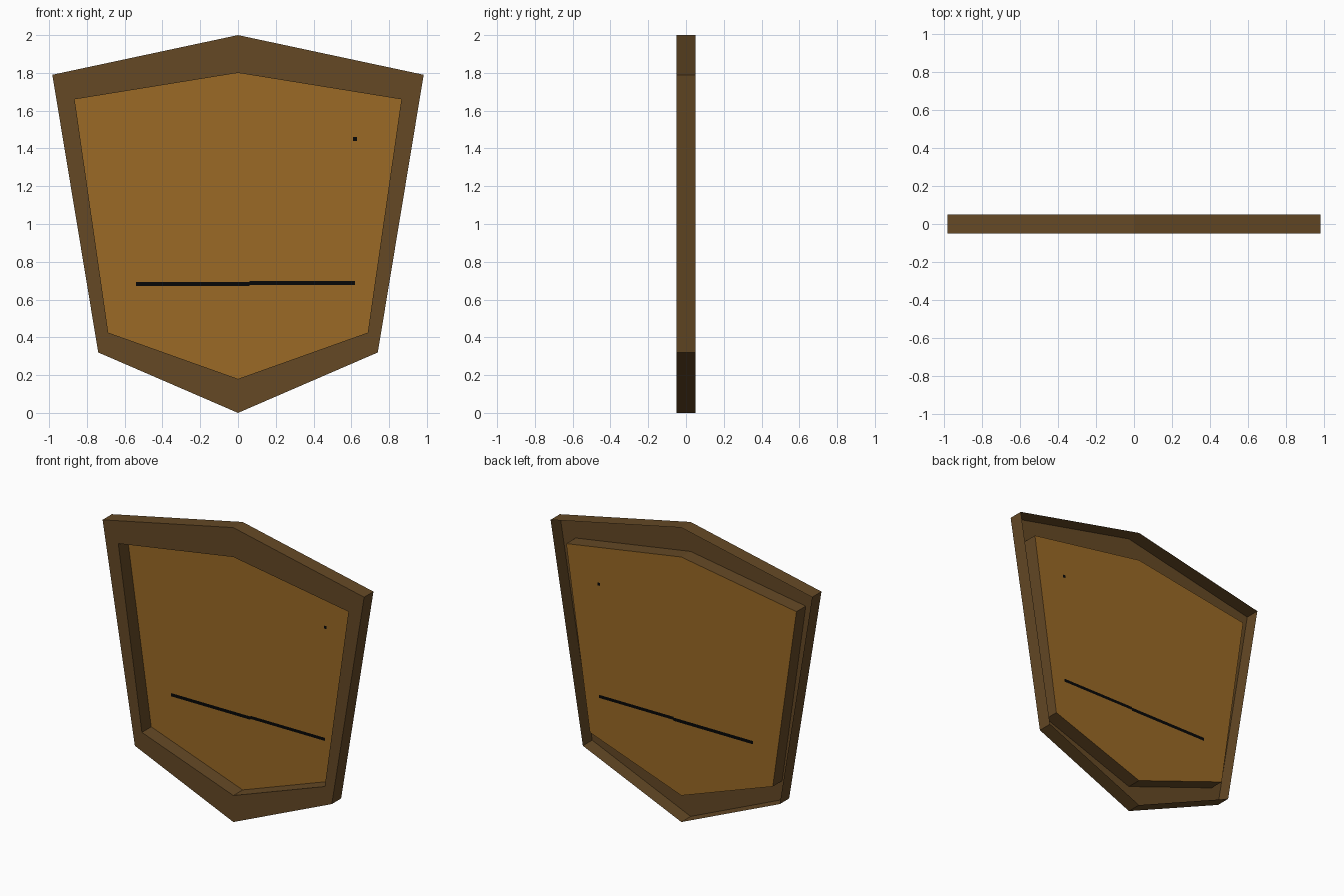
import bpy, bmesh

if "Cube" in bpy.data.objects:
    bpy.data.objects.remove(bpy.data.objects["Cube"])

def material(name, rgb):
    m = bpy.data.materials.new(name)
    m.diffuse_color = (*rgb, 1)
    m.use_nodes = True
    m.node_tree.nodes["Principled BSDF"].inputs["Base Color"].default_value = m.diffuse_color
    return m

dark_wood = material("dark_wood", (0.130, 0.0666, 0.0185))
light_wood = material("light_wood", (0.328, 0.144, 0.0194))
black = material("black_mark", (0.002, 0.002, 0.002))

FRONT, BACK = -0.05, 0.05

def outline(top, shoulder, hip, bottom):
    """Six-sided shield outline mirrored across x = 0, as (x, z)."""
    return [(0, bottom), hip, shoulder, (0, top),
            (-shoulder[0], shoulder[1]), (-hip[0], hip[1])]

outer = outline(2.0, (0.983, 1.79), (0.74, 0.32), 0.0)
inner = outline(1.80, (0.865, 1.66), (0.687, 0.425), 0.18)

def ring(bm, pts, y):
    return [bm.verts.new((x, y, z)) for x, z in pts]

def bridge(bm, a, b):
    n = len(a)
    for i in range(n):
        j = (i + 1) % n
        bm.faces.new((a[i], a[j], b[j], b[i]))

def finish(bm, name, mats):
    me = bpy.data.meshes.new(name)
    bm.to_mesh(me)
    bm.free()
    for m in mats:
        me.materials.append(m)
    ob = bpy.data.objects.new(name, me)
    bpy.context.collection.objects.link(ob)
    return ob

# Frame: open-backed shell with outer walls, front rim and inner walls
bm = bmesh.new()
loops = [ring(bm, outer, BACK), ring(bm, outer, FRONT),
         ring(bm, inner, FRONT), ring(bm, inner, BACK)]
for a, b in zip(loops, loops[1:]):
    bridge(bm, a, b)
finish(bm, "shield_frame", [dark_wood])

# Recessed panel at the back, with black marks cut in as faces
marks = [(-0.54, 0.06, 0.672, 0.694), (0.06, 0.62, 0.678, 0.699),
         (0.61, 0.63, 1.44, 1.46)]            # x min, x max, z min, z max
bm = bmesh.new()
bm.faces.new(ring(bm, inner, BACK))

def cut(co, no):
    bmesh.ops.bisect_plane(bm, geom=bm.verts[:] + bm.edges[:] + bm.faces[:],
                           plane_co=co, plane_no=no)

for x0, x1, z0, z1 in marks:
    for x in (x0, x1):
        cut((x, 0, 0), (1, 0, 0))
    for z in (z0, z1):
        cut((0, 0, z), (0, 0, 1))
for f in bm.faces:
    c = f.calc_center_median()
    if any(x0 < c.x < x1 and z0 < c.z < z1 for x0, x1, z0, z1 in marks):
        f.material_index = 1
finish(bm, "shield_panel", [light_wood, black])
